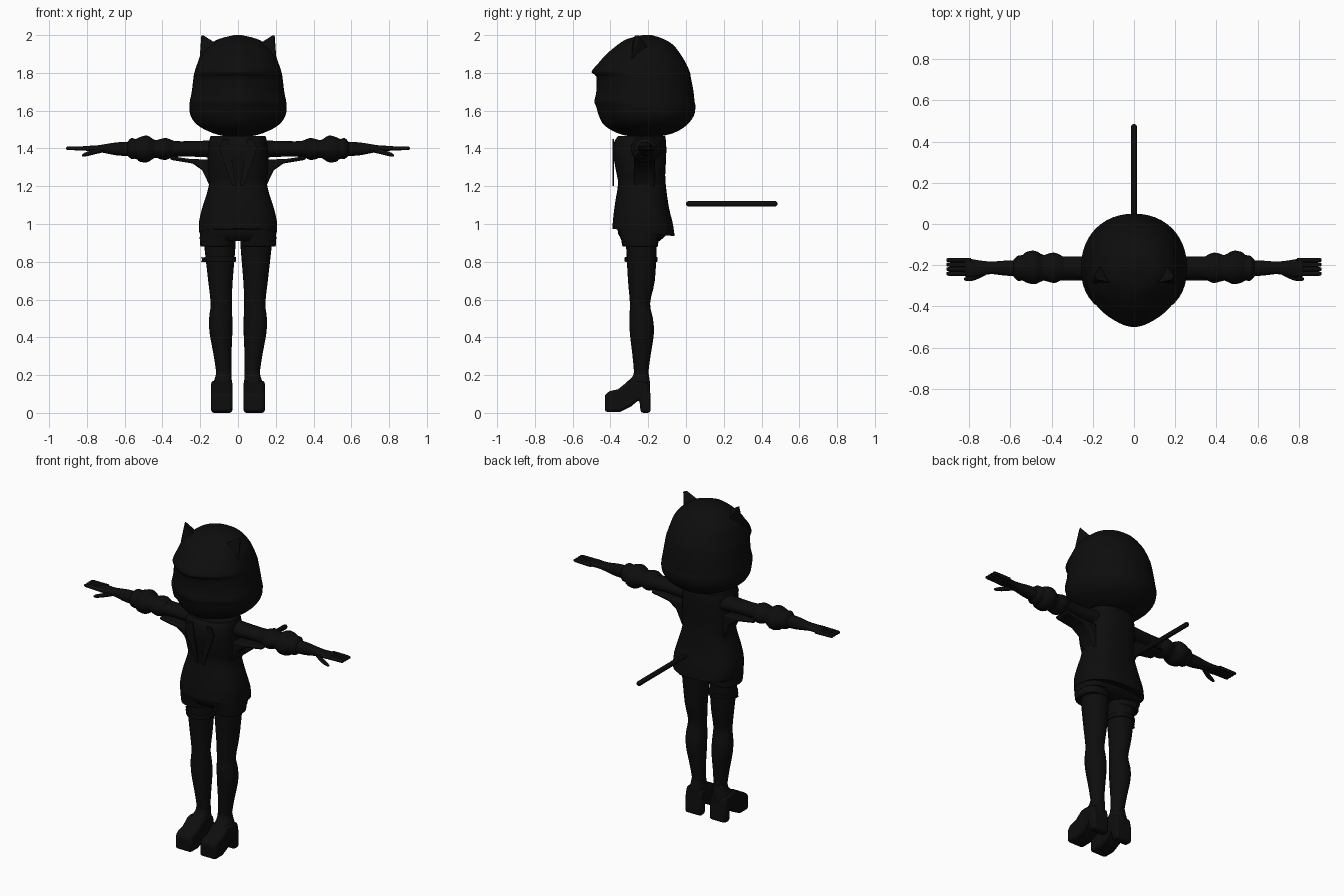
import bpy
import bmesh
from math import cos, sin, pi, radians, copysign
from mathutils import Vector

cube = bpy.data.objects.get("Cube")
if cube:
    bpy.data.objects.remove(cube)

black = bpy.data.materials.new("near_black")
black.use_nodes = True
COLOUR = (0.004, 0.004, 0.004, 1)
black.diffuse_color = COLOUR
black.node_tree.nodes["Principled BSDF"].inputs["Base Color"].default_value = COLOUR


def finish(name, bm, mirror=False, bevel=0, angle=40):
    """Turn a bmesh into a shaded object, optionally bevelled and mirrored."""
    bmesh.ops.recalc_face_normals(bm, faces=bm.faces)
    mesh = bpy.data.meshes.new(name)
    bm.to_mesh(mesh)
    bm.free()
    mesh.materials.append(black)
    ob = bpy.data.objects.new(name, mesh)
    bpy.context.collection.objects.link(ob)
    if bevel:
        mod = ob.modifiers.new("soft_edges", "BEVEL")
        mod.width, mod.segments = bevel, 2
    if mirror:
        ob.modifiers.new("both_sides", "MIRROR").use_mirror_merge = False
    bpy.ops.object.select_all(action="DESELECT")
    ob.select_set(True)
    bpy.context.view_layer.objects.active = ob
    bpy.ops.object.shade_smooth_by_angle(angle=radians(angle))
    return ob


def spline(rows, steps):
    """Smoothly interpolate rows of numbers."""
    out = []
    for i in range(len(rows) - 1):
        p, q = rows[i], rows[i + 1]
        before, after = rows[max(i - 1, 0)], rows[min(i + 2, len(rows) - 1)]
        for k in range(steps):
            t = k / steps
            out.append([b + t / 2 * (c - a + t * (2 * a - 5 * b + 4 * c - d + t * (3 * (b - c) + d - a)))
                        for a, b, c, d in zip(before, p, q, after)])
    return out + [list(rows[-1])]


def loft(name, rows, axis="z", sides=24, steps=3, power=2, tilt=0, warp=None, **kw):
    """Skin rings given as (position, low, high, low, high) along an axis."""
    bm = bmesh.new()
    rings = []
    rows = spline(rows, steps)
    for i, (t, a0, a1, b0, b1) in enumerate(rows):
        ring = []
        for k in range(sides):
            u, v = cos(2 * pi * k / sides), sin(2 * pi * k / sides)
            u = copysign(abs(u) ** (2 / power), u)
            v = copysign(abs(v) ** (2 / power), v)
            a = (a0 + a1 + u * (a1 - a0)) / 2
            b = (b0 + b1 + v * (b1 - b0)) / 2
            h = t + tilt * v * i / (len(rows) - 1)
            co = Vector((a, b, h) if axis == "z" else (h, a, b))
            ring.append(bm.verts.new(warp(co, v) if warp else co))
        rings.append(ring)
    for low, high in zip(rings, rings[1:]):
        for k in range(sides):
            n = (k + 1) % sides
            bm.faces.new((low[k], low[n], high[n], high[k]))
    bm.faces.new(rings[0])
    bm.faces.new(rings[-1])
    return finish(name, bm, **kw)


def prism(name, outline, axis, low, high, **kw):
    """Extrude a flat outline along x or y."""
    bm = bmesh.new()
    place = (lambda p, d: (d, p[0], p[1])) if axis == "x" else (lambda p, d: (p[0], d, p[1]))
    face = bm.faces.new([bm.verts.new(place(p, low)) for p in outline])
    moved = bmesh.ops.extrude_face_region(bm, geom=[face])["geom"]
    shift = Vector(place((0, 0), high - low))
    bmesh.ops.translate(bm, vec=shift, verts=[g for g in moved if isinstance(g, bmesh.types.BMVert)])
    return finish(name, bm, **kw)


# Hooded hair with a pointed brim and a recessed face under an arch
def shape_head(co, v):
    if v < 0:
        co.x *= 1 - 0.35 * v ** 4
        if co.y < -0.3 and (co.x / 0.19) ** 2 + ((co.z - 1.58) / 0.2) ** 2 < 1:
            co.x *= 0.93
    return co


def head_row(z, w, front, back):
    return (z, -w, w, front, back)


loft("head_and_hair", [
    head_row(1.46, 0.05, -0.28, -0.16),
    head_row(1.48, 0.13, -0.36, -0.07),
    head_row(1.52, 0.21, -0.43, 0),
    head_row(1.57, 0.25, -0.46, 0.04),
    head_row(1.62, 0.257, -0.475, 0.05),
    head_row(1.65, 0.255, -0.485, 0.045),
    head_row(1.7, 0.245, -0.475, 0.04),
    head_row(1.78, 0.235, -0.475, 0.025),
    head_row(1.805, 0.23, -0.5, 0.02),
    head_row(1.85, 0.215, -0.465, 0),
    head_row(1.9, 0.195, -0.42, -0.03),
    head_row(1.95, 0.15, -0.36, -0.07),
    head_row(1.98, 0.1, -0.31, -0.12),
    head_row(2, 0.02, -0.23, -0.18),
], sides=48, power=2.15, warp=shape_head, angle=60)

# Cat ears
bm = bmesh.new()
for corner in ((0.09, -0.29, 1.94), (0.205, -0.29, 1.86), (0.15, -0.19, 1.92),
               (0.185, -0.27, 2), (0.195, -0.25, 2)):
    bm.verts.new(corner)
bmesh.ops.convex_hull(bm, input=bm.verts)
finish("ear", bm, mirror=True, bevel=0.003)

# Neck and fitted jacket with a hem dipping at the back
loft("neck", [head_row(1.4, 0.07, -0.29, -0.16), head_row(1.5, 0.06, -0.28, -0.16)])
loft("jacket", [
    head_row(1.465, 0.145, -0.36, -0.11),
    head_row(1.43, 0.155, -0.38, -0.105),
    head_row(1.36, 0.16, -0.385, -0.105),
    head_row(1.27, 0.16, -0.37, -0.11),
    head_row(1.2, 0.155, -0.36, -0.105),
    head_row(1.1, 0.185, -0.375, -0.09),
    head_row(1.02, 0.205, -0.385, -0.07),
    head_row(0.955, 0.205, -0.39, -0.06),
], sides=32, power=2.5, tilt=-0.02)
prism("lapel", [(0.01, 1.2), (0.03, 1.2), (0.1, 1.4), (0.08, 1.45), (0.05, 1.45)],
      "y", -0.388, -0.38, mirror=True)
prism("underarm_drape", [(0.14, 1.18), (0.168, 1.24), (0.19, 1.285), (0.24, 1.32),
                         (0.36, 1.34), (0.36, 1.36), (0.26, 1.345), (0.14, 1.34)],
      "y", -0.275, -0.165, mirror=True, bevel=0.01)

# Shorts with turned-up cuffs
loft("shorts_seat", [
    head_row(1.02, 0.19, -0.36, -0.09),
    head_row(0.95, 0.2, -0.36, -0.1),
    head_row(0.91, 0.17, -0.33, -0.14),
], sides=32, power=2.5)
loft("shorts_leg", [(0.98, 0.01, 0.2, -0.36, -0.1), (0.92, 0.01, 0.203, -0.345, -0.135)],
     mirror=True, power=2.4)
loft("shorts_cuff", [(0.93, 0.015, 0.203, -0.345, -0.145), (0.88, 0.02, 0.2, -0.337, -0.148)],
     mirror=True, power=2.4, bevel=0.006)

# Legs
loft("leg", [
    (0.95, 0.01, 0.185, -0.32, -0.15),
    (0.86, 0.015, 0.176, -0.316, -0.156),
    (0.7, 0.028, 0.158, -0.307, -0.165),
    (0.58, 0.033, 0.145, -0.297, -0.19),
    (0.5, 0.03, 0.153, -0.3, -0.175),
    (0.42, 0.03, 0.15, -0.297, -0.17),
    (0.3, 0.035, 0.128, -0.283, -0.188),
    (0.2, 0.035, 0.115, -0.275, -0.2),
    (0.12, 0.035, 0.12, -0.28, -0.195),
], mirror=True)

# Garter on the right thigh with a small stud
loft("garter", [(0.80, -0.178, -0.01, -0.325, -0.15), (0.825, -0.18, -0.01, -0.325, -0.15)],
     bevel=0.004)
prism("garter_stud", [(-0.17, 0.82), (-0.195, 0.825), (-0.19, 0.813), (-0.195, 0.80), (-0.17, 0.80)],
      "y", -0.25, -0.225)

# Boots: tall heel, arched sole, rounded toe
prism("boot_sole", [(-0.43, 0.005), (-0.43, 0.095), (-0.405, 0.115), (-0.36, 0.125), (-0.31, 0.165),
                    (-0.28, 0.17), (-0.2, 0.16), (-0.188, 0.1), (-0.188, 0), (-0.24, 0),
                    (-0.247, 0.07), (-0.29, 0.035), (-0.35, 0.005)],
      "x", 0.03, 0.142, mirror=True, bevel=0.014)
loft("boot_ankle", [
    (0.1, 0.03, 0.14, -0.34, -0.19),
    (0.15, 0.03, 0.135, -0.325, -0.19),
    (0.19, 0.035, 0.12, -0.285, -0.195),
    (0.22, 0.035, 0.115, -0.275, -0.2),
], mirror=True, power=2.5)

# Sleeves, bunched cuffs and forearms
loft("sleeve", [
    (0.12, -0.275, -0.15, 1.35, 1.445),
    (0.2, -0.27, -0.155, 1.355, 1.44),
    (0.3, -0.265, -0.158, 1.357, 1.438),
    (0.4, -0.27, -0.155, 1.35, 1.44),
], axis="x", mirror=True)
loft("bunched_cuff", [
    (0.34, -0.265, -0.16, 1.36, 1.44),
    (0.38, -0.285, -0.14, 1.34, 1.455),
    (0.41, -0.282, -0.142, 1.343, 1.45),
    (0.44, -0.275, -0.15, 1.35, 1.445),
    (0.48, -0.292, -0.13, 1.327, 1.468),
    (0.52, -0.285, -0.135, 1.33, 1.46),
    (0.54, -0.275, -0.15, 1.345, 1.45),
    (0.565, -0.275, -0.155, 1.345, 1.455),
    (0.585, -0.255, -0.175, 1.36, 1.435),
], axis="x", mirror=True)
loft("forearm_and_palm", [
    (0.55, -0.255, -0.175, 1.36, 1.435),
    (0.63, -0.25, -0.178, 1.362, 1.433),
    (0.69, -0.243, -0.182, 1.372, 1.425),
    (0.74, -0.25, -0.178, 1.382, 1.417),
    (0.79, -0.258, -0.17, 1.386, 1.414),
    (0.82, -0.255, -0.166, 1.39, 1.412),
], axis="x", mirror=True, power=2.3)

# Four fingers and a thumb
for i in range(4):
    y = -0.252 + i * 0.022
    loft("finger_" + str(i + 1), [
        (0.79, y, y + 0.022, 1.388, 1.412),
        (0.87, y, y + 0.022, 1.39, 1.412),
        (0.9, y + 0.001, y + 0.021, 1.391, 1.411),
        (0.91, y + 0.005, y + 0.017, 1.396, 1.406),
    ], axis="x", sides=10, mirror=True)
loft("thumb", [
    (0.72, -0.248, -0.215, 1.378, 1.405),
    (0.77, -0.272, -0.242, 1.366, 1.392),
    (0.81, -0.277, -0.255, 1.357, 1.378),
    (0.825, -0.272, -0.262, 1.357, 1.367),
], axis="x", sides=12, mirror=True)

# Straight tail with rounded ends
tail = bpy.data.curves.new("tail", "CURVE")
tail.dimensions = "3D"
tail.bevel_depth, tail.use_fill_caps = 1, True
path = tail.splines.new("POLY")
stations = [(0, 0.004), (0.006, 0.012), (0.014, 0.015), (0.471, 0.015), (0.479, 0.012), (0.485, 0.004)]
path.points.add(len(stations) - 1)
for point, (y, radius) in zip(path.points, stations):
    point.co = (0, y, 1.107, 1)
    point.radius = radius
tail.materials.append(black)
bpy.context.collection.objects.link(bpy.data.objects.new("tail", tail))
